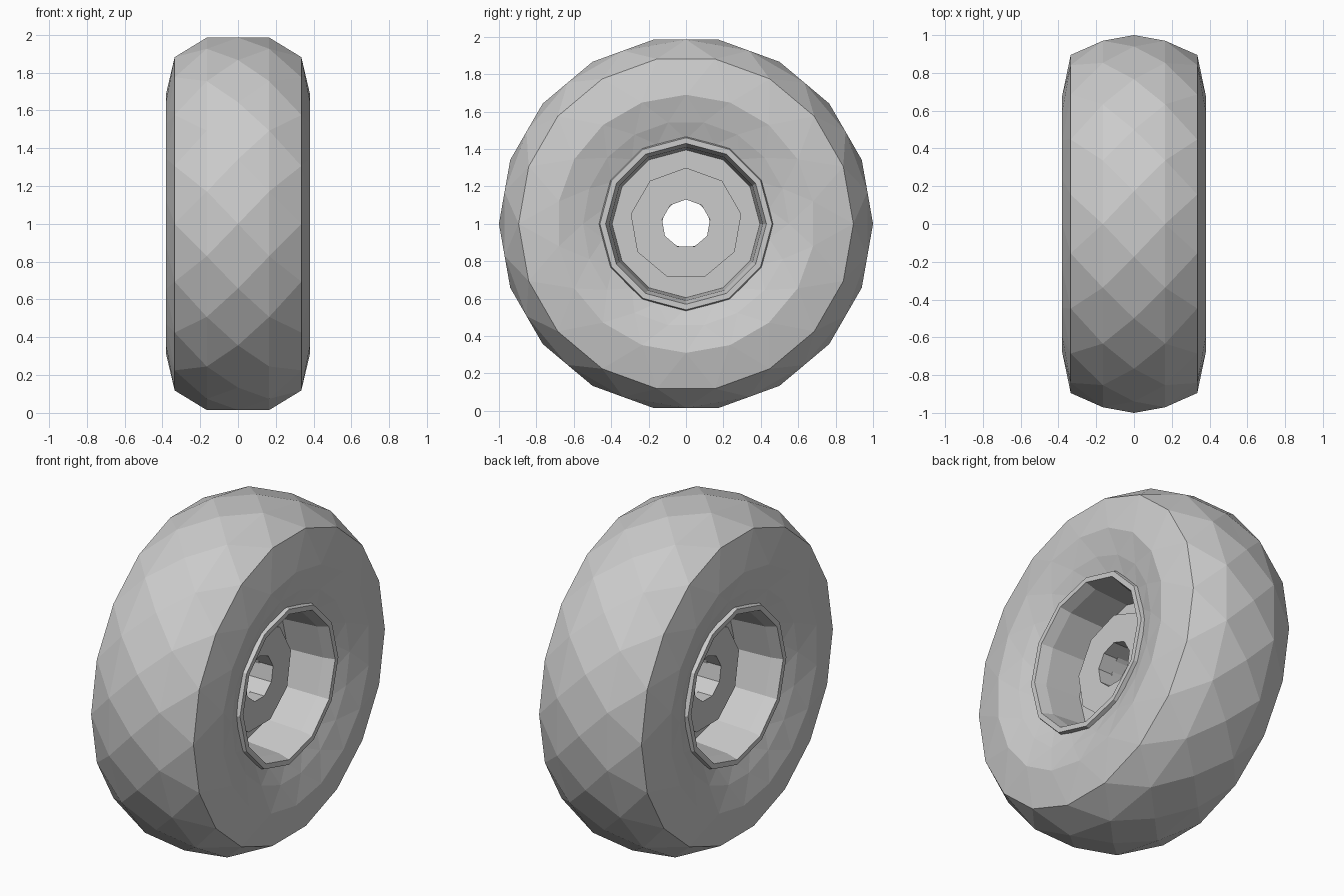
import bpy, bmesh
from math import sin, cos, pi

if "Cube" in bpy.data.objects:
    bpy.data.objects.remove(bpy.data.objects["Cube"])


def lathe(name, profile, sides, stagger=False, closed=False):
    """Revolve (x, radius) points about the axle; stagger gives triangular facets."""
    bm = bmesh.new()
    rings = []
    for i, (x, r) in enumerate(profile):
        off = 0.5 * (i % 2) if stagger else 0
        rings.append([bm.verts.new((x, r * sin(2 * pi * (k + off) / sides),
                                    1 + r * cos(2 * pi * (k + off) / sides)))
                      for k in range(sides)])
    pairs = list(zip(rings, rings[1:]))
    if closed:
        pairs.append((rings[-1], rings[0]))
    for i, (a, b) in enumerate(pairs):
        for k in range(sides):
            n = (k + 1) % sides
            if not stagger:
                bm.faces.new((a[k], a[n], b[n], b[k]))
            elif i % 2 == 0:
                bm.faces.new((a[k], a[n], b[k]))
                bm.faces.new((a[n], b[n], b[k]))
            else:
                bm.faces.new((a[k], b[n], b[k]))
                bm.faces.new((a[k], a[n], b[n]))
    bmesh.ops.recalc_face_normals(bm, faces=bm.faces)
    me = bpy.data.meshes.new(name)
    bm.to_mesh(me)
    bm.free()
    ob = bpy.data.objects.new(name, me)
    bpy.context.collection.objects.link(ob)
    return ob


def mirrored(half):
    """Full profile from a half that ends short of the centre plane."""
    return half + [(-x, r) for x, r in reversed(half)]


# Tyre: bead, dished sidewall, shoulder, tread; closed by an inner band
side = [(0.31, 0.45), (0.345, 0.55), (0.38, 0.69), (0.335, 0.895), (0.165, 0.985)]
tyre = side + [(0, 1.0)] + [(-x, r) for x, r in reversed(side)] + [(0, 0.44)]
lathe("tyre", tyre, 18, stagger=True, closed=True)

# Rim: raised flange, tapered barrel and central web plate on both sides
half_rim = [(0.30, 0.47), (0.335, 0.46), (0.335, 0.43), (0.27, 0.41),
            (0.05, 0.395), (0.05, 0.13)]
lathe("rim", mirrored(half_rim), 12, closed=True)

# Hub: octagonal boss with a through axle hole
lathe("hub", mirrored([(0.14, 0.30), (0.14, 0.13)])[:2]
      + [(-0.14, 0.13), (-0.14, 0.30)], 9, closed=True)
